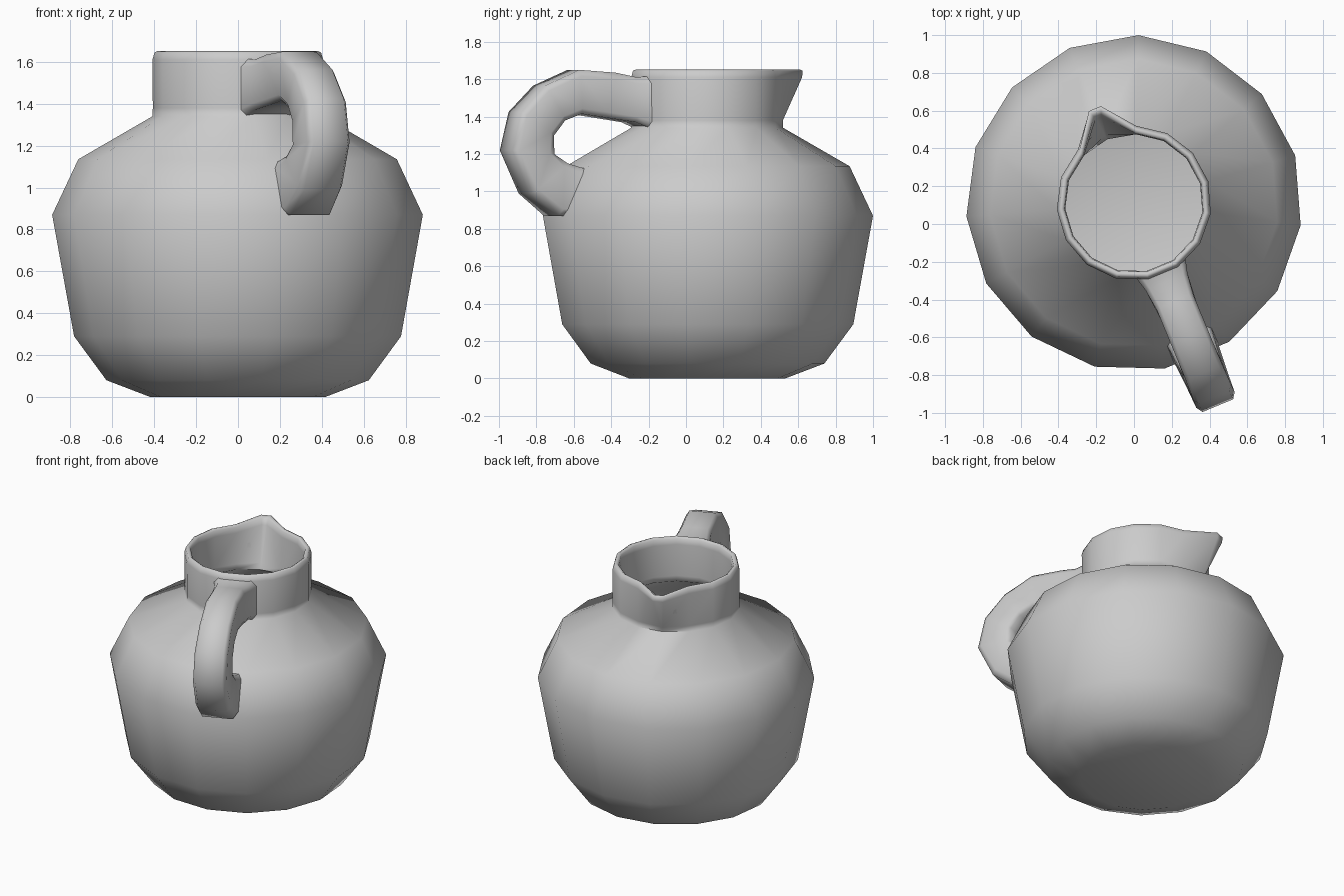
import bpy, bmesh
from math import radians, cos, sin
from mathutils import Vector

if "Cube" in bpy.data.objects:
    bpy.data.objects.remove(bpy.data.objects["Cube"])

CY = 0.11            # vessel axis offset in y
AXIS = 112.5         # spout direction in degrees, handle is opposite
SIDES = 15


def finish(name, bm):
    bmesh.ops.remove_doubles(bm, verts=bm.verts, dist=0.0005)
    bmesh.ops.recalc_face_normals(bm, faces=bm.faces)
    me = bpy.data.meshes.new(name)
    bm.to_mesh(me)
    bm.free()
    ob = bpy.data.objects.new(name, me)
    bpy.context.collection.objects.link(ob)
    bpy.ops.object.select_all(action='DESELECT')
    ob.select_set(True)
    bpy.context.view_layer.objects.active = ob
    bpy.ops.object.shade_smooth_by_angle(angle=radians(65))
    return ob


def loft(bm, rings):
    loops = [[bm.verts.new(p) for p in ring] for ring in rings]
    n = len(loops[0])
    for a, b in zip(loops, loops[1:]):
        for i in range(n):
            j = (i + 1) % n
            bm.faces.new((a[i], a[j], b[j], b[i]))
    bm.faces.new(loops[0])
    bm.faces.new(loops[-1])


# Jug body: (radius, z, spout radius, spout half angle), outside then inside
profile = [
    (0.42, 0.0, 0.42, 0), (0.63, 0.08, 0.63, 0), (0.785, 0.29, 0.785, 0),
    (0.89, 0.87, 0.89, 0), (0.765, 1.135, 0.765, 0), (0.41, 1.34, 0.41, 0),
    (0.408, 1.38, 0.43, 0.8), (0.41, 1.61, 0.54, 3.5), (0.40, 1.645, 0.543, 3.6),
    (0.385, 1.652, 0.53, 3.2), (0.37, 1.64, 0.505, 2.4), (0.365, 1.60, 0.49, 2),
    (0.365, 1.38, 0.39, 0.8), (0.367, 1.34, 0.367, 0), (0.715, 1.12, 0.715, 0),
    (0.84, 0.87, 0.84, 0), (0.735, 0.30, 0.735, 0), (0.60, 0.12, 0.60, 0),
    (0.40, 0.05, 0.40, 0),
]


def ring(r, z, spout_r, half):
    cols = [(spout_r, AXIS - half), (spout_r, AXIS + half)]
    cols += [(r, AXIS + i * 360 / SIDES) for i in range(1, SIDES)]
    return [(q * cos(radians(a)), CY + q * sin(radians(a)), z) for q, a in cols]


bm = bmesh.new()
loft(bm, [ring(*p) for p in profile])
finish("jug_body", bm)

# Handle: (outer distance, outer z, inner distance, inner z, half width)
stations = [
    (0.375, 1.615, 0.375, 1.34, 0.14), (0.45, 1.612, 0.45, 1.37, 0.12),
    (0.56, 1.635, 0.62, 1.395, 0.105), (0.77, 1.65, 0.76, 1.415, 0.105),
    (0.97, 1.565, 0.855, 1.38, 0.105), (1.11, 1.425, 0.92, 1.30, 0.108),
    (1.16, 1.22, 0.92, 1.20, 0.11), (1.05, 0.99, 0.844, 1.15, 0.115),
    (0.90, 0.87, 0.76, 1.125, 0.125), (0.845, 0.87, 0.72, 1.118, 0.13),
]
# Cross-section with chamfered corners: (depth fraction, width fraction)
section = [(0, -0.8), (0.14, -1), (0.88, -1), (1, -0.85),
           (1, 0.85), (0.88, 1), (0.14, 1), (0, 0.8)]
a = radians(AXIS + 180)
out = Vector((cos(a), sin(a), 0))
side = Vector((-sin(a), cos(a), 0))
rings = []
for so, zo, si, zi, w in stations:
    outer = out * so + Vector((0, CY, zo))
    inner = out * si + Vector((0, CY, zi))
    rings.append([outer.lerp(inner, t) + side * (u * w) for t, u in section])
bm = bmesh.new()
loft(bm, rings)
finish("handle", bm)
